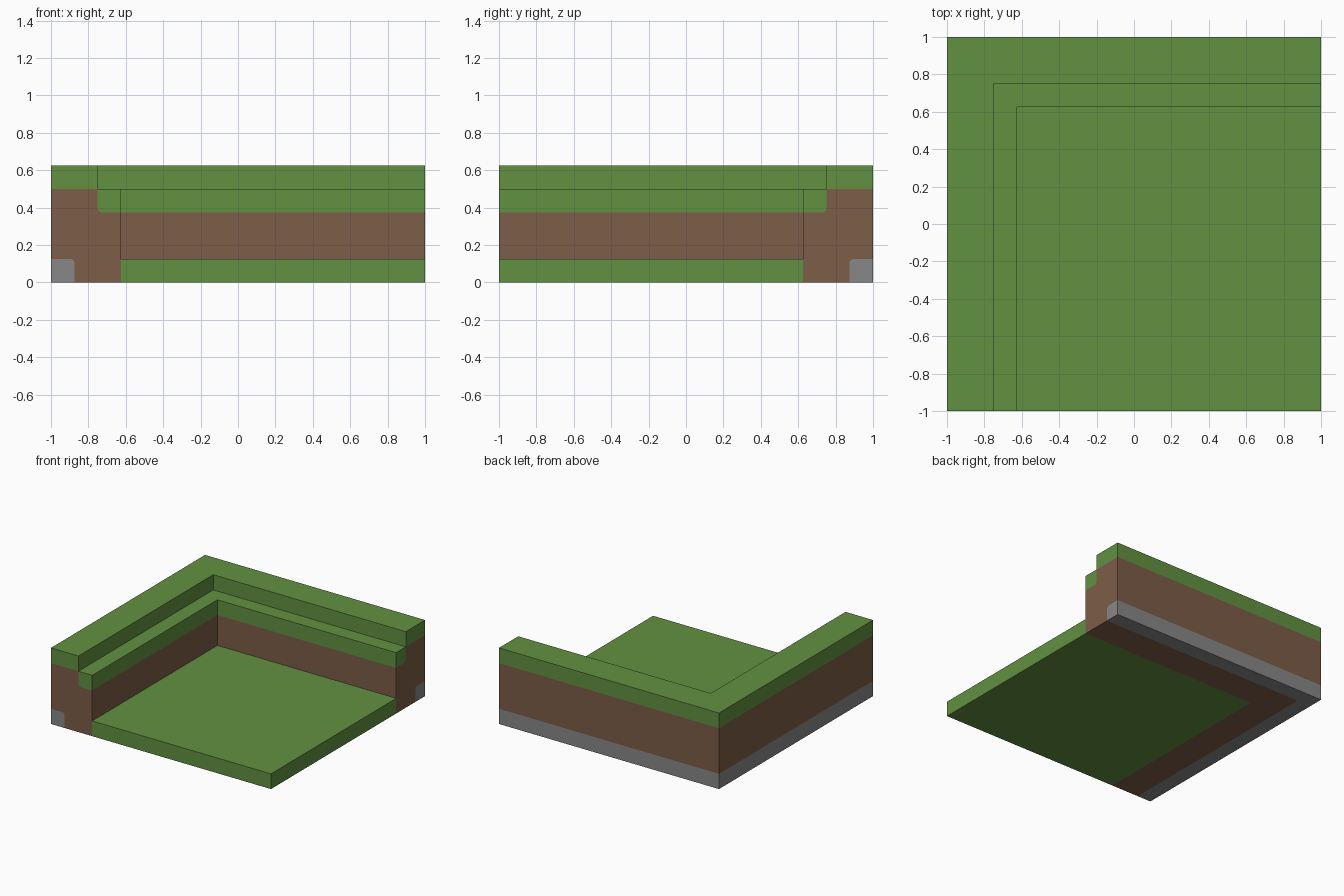
import bpy
import bmesh

cube = bpy.data.objects.get("Cube")
if cube:
    bpy.data.objects.remove(cube, do_unlink=True)


def make_material(name, rgb):
    mat = bpy.data.materials.new(name)
    mat.use_nodes = True
    color = (*rgb, 1)
    mat.diffuse_color = color
    mat.node_tree.nodes["Principled BSDF"].inputs["Base Color"].default_value = color
    return mat


GRASS, SOIL, STONE = range(3)
MATERIALS = [
    make_material("grass green", (0.122, 0.283, 0.053)),
    make_material("soil brown", (0.205, 0.109, 0.065)),
    make_material("stone grey", (0.242, 0.242, 0.242)),
]

# Heights, and distances inward from the outer faces
FOOT, STEP, TOP = 0.125, 0.5, 0.625
LIP = 0.375        # underside of the grass step
BACK, INNER = 0.25, 0.375
R = 0.018          # softened colour corners


def stations(d, z):
    """Points of one profile point along the L: front end, corner, right end."""
    c = R if z == 0 and d > 0 else 0
    return [(d - 1, -1, z), (d - 1, 1 - d - c, z),
            (d - 1 + c, 1 - d, z), (1, 1 - d, z)]


def finish(name, bm):
    bmesh.ops.remove_doubles(bm, verts=bm.verts, dist=0.0001)
    bmesh.ops.recalc_face_normals(bm, faces=bm.faces)
    mesh = bpy.data.meshes.new(name)
    bm.to_mesh(mesh)
    bm.free()
    for mat in MATERIALS:
        mesh.materials.append(mat)
    obj = bpy.data.objects.new(name, mesh)
    bpy.context.collection.objects.link(obj)
    return obj


def add_face(bm, points, material):
    face = bm.faces.new([bm.verts.new(p) for p in points])
    face.material_index = material


# Corner wall: profile strips swept round the L, then coloured end caps
outline = [(0, 0), (FOOT, 0), (INNER, 0), (INNER, FOOT), (INNER, LIP),
           (INNER, STEP), (BACK, STEP), (BACK, TOP), (0, TOP),
           (0, STEP), (0, FOOT)]
strip_colors = [STONE, SOIL, None, SOIL, GRASS, GRASS, GRASS, GRASS, GRASS,
                SOIL, STONE]
foot_round = [(FOOT, FOOT - R), (FOOT - R * 0.3, FOOT - R * 0.3), (FOOT - R, FOOT)]
lip_round = [(BACK + R, LIP), (BACK + R * 0.3, LIP + R * 0.3), (BACK, LIP + R)]
regions = [
    (STONE, [(0, 0), (FOOT, 0)] + foot_round + [(0, FOOT)]),
    (SOIL, [(FOOT, 0), (INNER, 0), (INNER, FOOT), (INNER, LIP)] + lip_round
     + [(BACK, STEP), (0, STEP), (0, FOOT)] + foot_round[::-1]),
    (GRASS, [(INNER, LIP), (INNER, STEP), (BACK, STEP)] + lip_round[::-1]),
    (GRASS, [(0, STEP), (BACK, STEP), (BACK, TOP), (0, TOP)]),
]

bm = bmesh.new()
for i, material in enumerate(strip_colors):
    if material is None:      # joined to the floor slab
        continue
    a = stations(*outline[i])
    b = stations(*outline[(i + 1) % len(outline)])
    for k in range(3):
        if k == 1 and a[1] == a[2] and b[1] == b[2]:
            continue
        add_face(bm, [a[k], a[k + 1], b[k + 1], b[k]], material)
for material, region in regions:
    for end in (0, 3):
        add_face(bm, [stations(*p)[end] for p in region], material)
finish("corner_wall", bm)

# Floor slab: only its exposed sides, fitted against the wall
bm = bmesh.new()
low, high = stations(INNER, 0), stations(INNER, FOOT)
low_corner, high_corner = (1, -1, 0), (1, -1, FOOT)
add_face(bm, low + [low_corner], GRASS)
add_face(bm, [high[0], high[1], high[3], high_corner], GRASS)
add_face(bm, [low[0], low_corner, high_corner, high[0]], GRASS)
add_face(bm, [low[3], low_corner, high_corner, high[3]], GRASS)
finish("floor_slab", bm)
